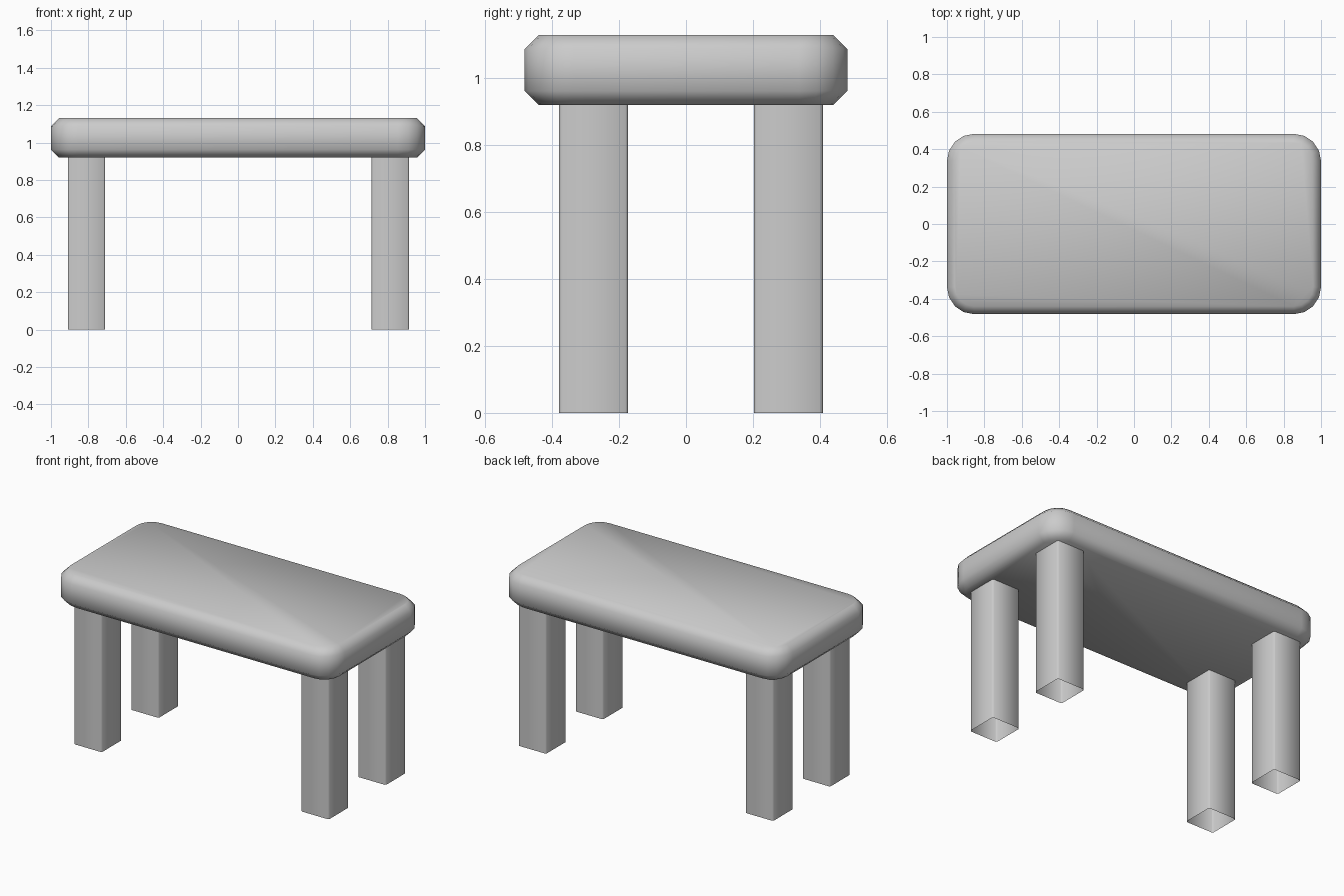
import bpy, bmesh, math

if "Cube" in bpy.data.objects:
    bpy.data.objects.remove(bpy.data.objects["Cube"])


def outline(hx, hy, r, seg):
    """Rounded rectangle, counter-clockwise."""
    pts = []
    for i, (sx, sy) in enumerate([(1, 1), (-1, 1), (-1, -1), (1, -1)]):
        for k in range(seg + 1):
            a = math.pi / 2 * (i + k / seg)
            pts.append((sx * (hx - r) + r * math.cos(a), sy * (hy - r) + r * math.sin(a)))
    return pts


def loft(name, rings, centre=(0, 0), caps=True, angle=50):
    """Skin a stack of (outline, z) rings."""
    bm = bmesh.new()
    loops = [[bm.verts.new((x, y, z)) for x, y in pts] for pts, z in rings]
    for lo, hi in zip(loops, loops[1:]):
        n = len(lo)
        for i in range(n):
            j = (i + 1) % n
            bm.faces.new((lo[i], lo[j], hi[j], hi[i]))
    if caps:
        bm.faces.new(loops[0][::-1])
        bm.faces.new(loops[-1])
    mesh = bpy.data.meshes.new(name)
    bm.to_mesh(mesh)
    bm.free()
    ob = bpy.data.objects.new(name, mesh)
    ob.location = (*centre, 0)
    bpy.context.collection.objects.link(ob)
    bpy.ops.object.select_all(action='DESELECT')
    ob.select_set(True)
    bpy.context.view_layer.objects.active = ob
    bpy.ops.object.shade_smooth_by_angle(angle=math.radians(angle))
    return ob


# Table top: rounded slab with chamfered rims
c = 0.042
inner = outline(1 - c, 0.482 - c, 0.145 - c, 4)
outer = outline(1, 0.482, 0.145, 4)
loft("table_top", [(inner, 0.92), (outer, 0.92 + c), (outer, 1.13 - c), (inner, 1.13)])

# Legs: open square tubes with slightly eased edges
section = outline(0.1, 0.103, 0.008, 1)
for side, x in (("left", -0.81), ("right", 0.815)):
    for end, y in (("front", -0.276), ("back", 0.306)):
        loft(f"{end}_{side}_leg", [(section, 0), (section, 0.92)], (x, y), caps=False)
